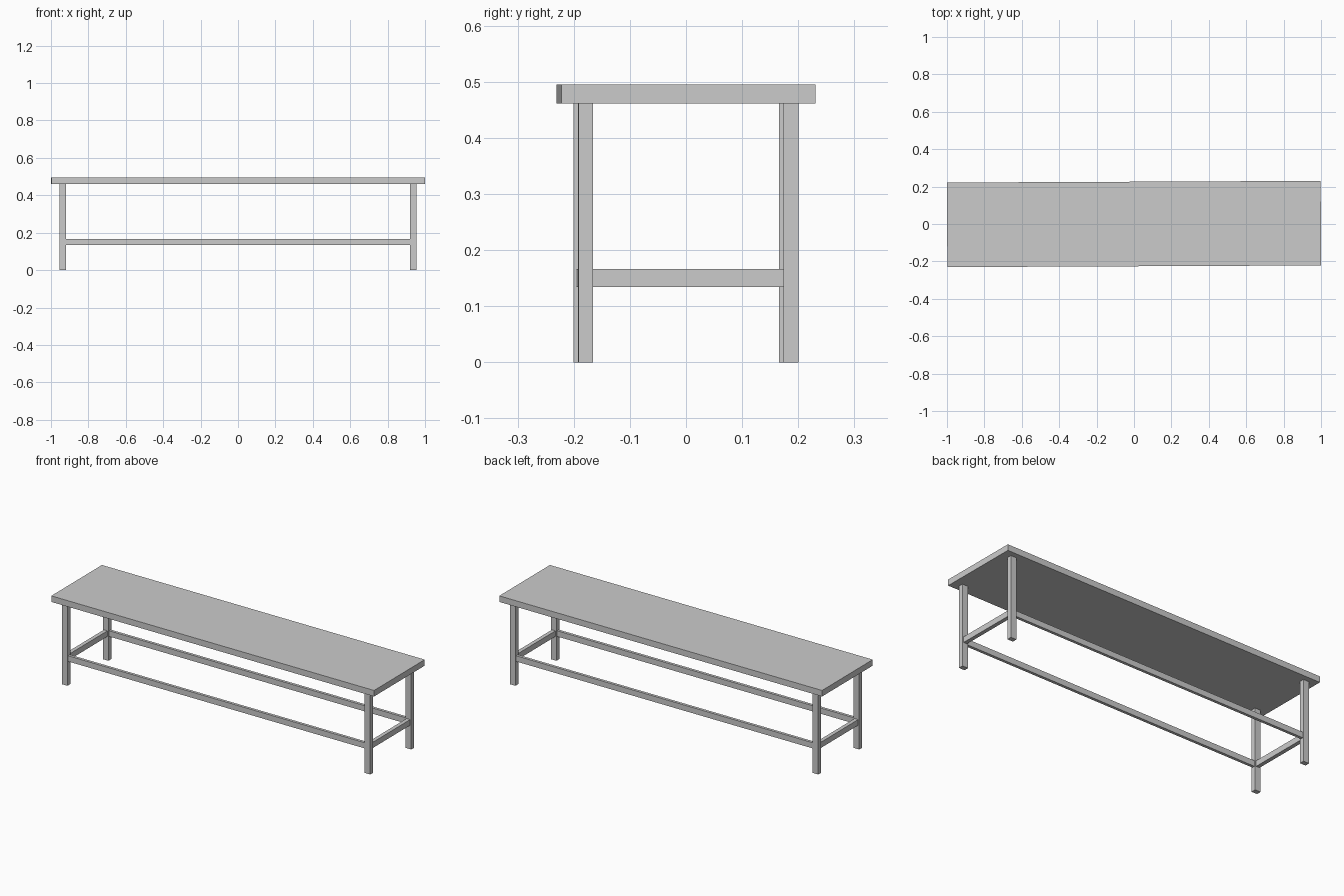
import bpy
import bmesh
from mathutils import Matrix

if "Cube" in bpy.data.objects:
    bpy.data.objects.remove(bpy.data.objects["Cube"])

# The whole bench is turned very slightly about the vertical axis
TURN = Matrix.Rotation(0.0045, 4, 'Z')


def box(name, centre, size):
    mesh = bpy.data.meshes.new(name)
    bm = bmesh.new()
    bmesh.ops.create_cube(bm, size=1)
    bmesh.ops.scale(bm, vec=size, verts=bm.verts)
    bm.to_mesh(mesh)
    bm.free()
    obj = bpy.data.objects.new(name, mesh)
    obj.matrix_world = TURN @ Matrix.Translation(centre)
    bpy.context.collection.objects.link(obj)
    return obj


LEG_X, LEG_Y = 0.937, 0.183        # leg centres
LEG_W, LEG_D = 0.035, 0.0265       # leg section
SEAT_Z0, SEAT_Z1 = 0.461, 0.495
RAIL_Z, RAIL_H = 0.1505, 0.032

# Seat slab
box("seat", (0, 0, (SEAT_Z0 + SEAT_Z1) / 2), (1.998, 0.452, SEAT_Z1 - SEAT_Z0))

# Legs
for sy, depth in ((-1, "front"), (1, "back")):
    for sx, side in ((-1, "left"), (1, "right")):
        box(f"{depth}_{side}_leg", (sx * LEG_X, sy * LEG_Y, SEAT_Z0 / 2),
            (LEG_W, LEG_D, SEAT_Z0))

# Long rails between the legs, set in from the leg faces
for sy, depth in ((-1, "front"), (1, "back")):
    box(f"{depth}_rail", (0, sy * LEG_Y, RAIL_Z),
        (2 * LEG_X - LEG_W, 0.016, RAIL_H))

# Short end rails
for sx, side in ((-1, "left"), (1, "right")):
    box(f"{side}_end_rail", (sx * LEG_X, 0, RAIL_Z),
        (0.022, 2 * LEG_Y - LEG_D, RAIL_H))
